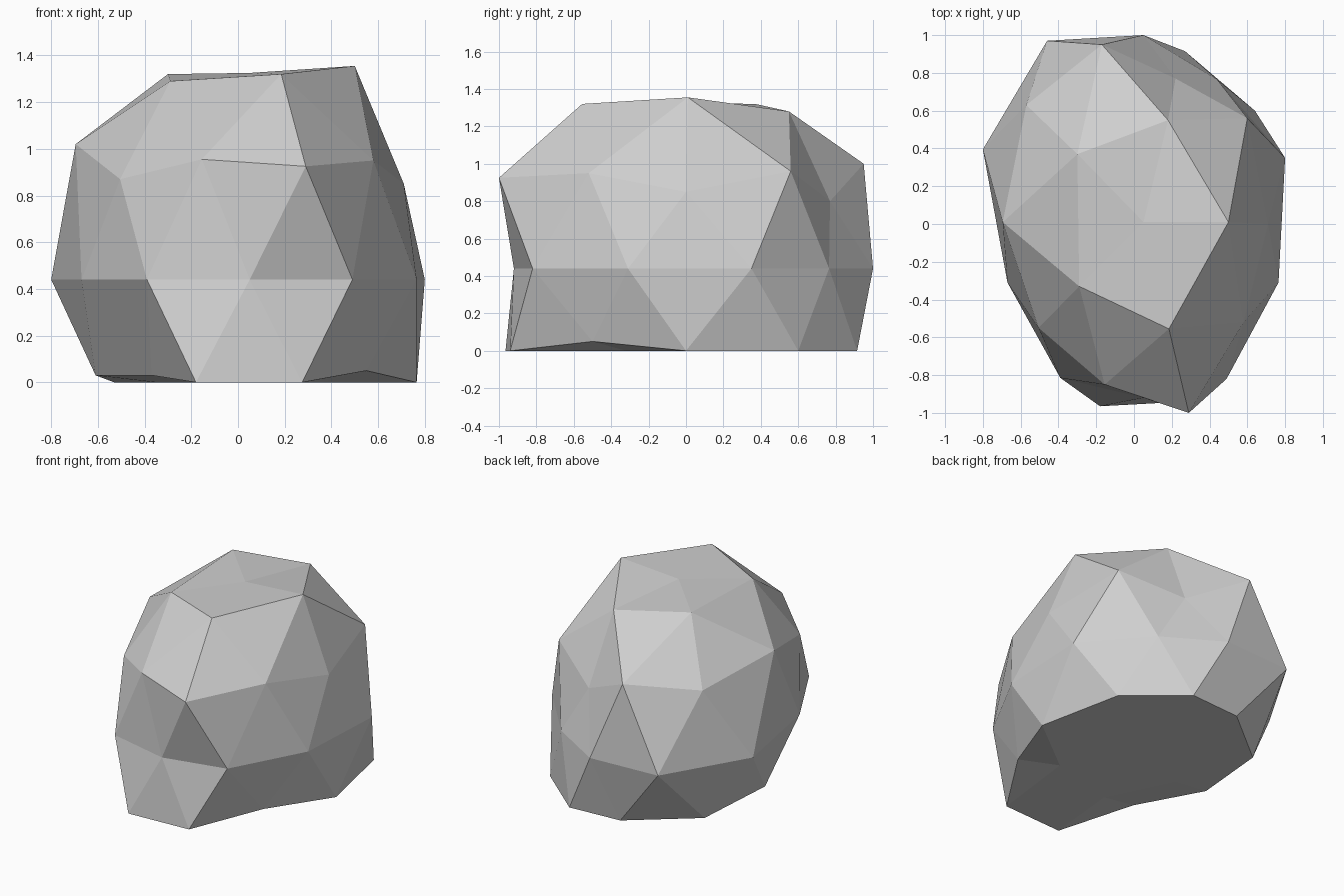
import bpy, bmesh, math
from mathutils import Vector

# Rock: a faceted icosphere whose rings are pushed into a lumpy, flat-based boulder.
# Each ring: (height on unit sphere, first angle in degrees, step, displaced points)
UPPER_RINGS = [
    (1.0, 0, 72, [(0.05, 0.01, 1.325)]),
    (0.851, 0, 72, [(0.50, 0.01, 1.355), (0.18, 0.55, 1.28), (-0.30, 0.37, 1.32),
                    (-0.29, -0.33, 1.29), (0.185, -0.555, 1.32)]),
    (0.526, 36, 72, [(0.60, 0.56, 0.96), (-0.17, 0.95, 1.0), (-0.695, 0.01, 1.02),
                     (-0.155, -0.85, 0.955), (0.58, -0.52, 0.95)]),
    (0.447, 0, 72, [(0.71, 0.0, 0.85), (0.22, 0.77, 0.80), (-0.57, 0.63, 0.94),
                    (-0.505, -0.55, 0.87), (0.29, -1.0, 0.925)]),
]
# Waist: all at one height
WAIST = [(0.80, 0.35), (0.44, 0.765), (0.05, 1.0), (-0.46, 0.97), (-0.80, 0.395),
         (-0.67, -0.31), (-0.39, -0.815), (0.05, -0.92), (0.49, -0.82), (0.765, -0.31)]
# Base: mostly resting on the ground, with a few chipped, raised corners
LOWER_RINGS = [
    (-0.447, 36, 72, [(0.64, 0.60, 0), (-0.11, 0.89, 0), (-0.61, -0.01, 0.03),
                      (-0.18, -0.965, 0), (0.55, -0.50, 0.05)]),
    (-0.526, 0, 72, [(0.765, 0.0, 0), (0.27, 0.915, 0), (-0.53, 0.55, 0),
                     (-0.37, -0.45, 0.03), (0.275, -0.94, 0)]),
    (-0.851, 36, 72, [(0.36, 0.30, 0), (-0.13, 0.48, 0), (-0.35, 0.0, 0),
                      (-0.13, -0.45, 0), (0.35, -0.32, 0)]),
    (-1.0, 0, 72, [(0, 0, 0)]),
]
waist_ring = (0.0, 18, 36, [(x, y, 0.44) for x, y in WAIST])

bm = bmesh.new()
bmesh.ops.create_icosphere(bm, subdivisions=2, radius=1.0)
original = [(v, v.co.normalized()) for v in bm.verts]

for z, start, step, points in UPPER_RINGS + [waist_ring] + LOWER_RINGS:
    r = math.sqrt(max(0.0, 1 - z * z))
    for k, point in enumerate(points):
        a = math.radians(start + step * k)
        ideal = Vector((r * math.cos(a), r * math.sin(a), z))
        vert = min(original, key=lambda item: (item[1] - ideal).length)[0]
        vert.co = point

bmesh.ops.recalc_face_normals(bm, faces=bm.faces)
mesh = bpy.data.meshes.new("rock")
bm.to_mesh(mesh)
bm.free()

# Single stone colour, flat facets
stone = bpy.data.materials.new("stone grey")
stone.diffuse_color = (0.62, 0.62, 0.62, 1.0)
mesh.materials.append(stone)
rock = bpy.data.objects.new("rock", mesh)
bpy.context.collection.objects.link(rock)
